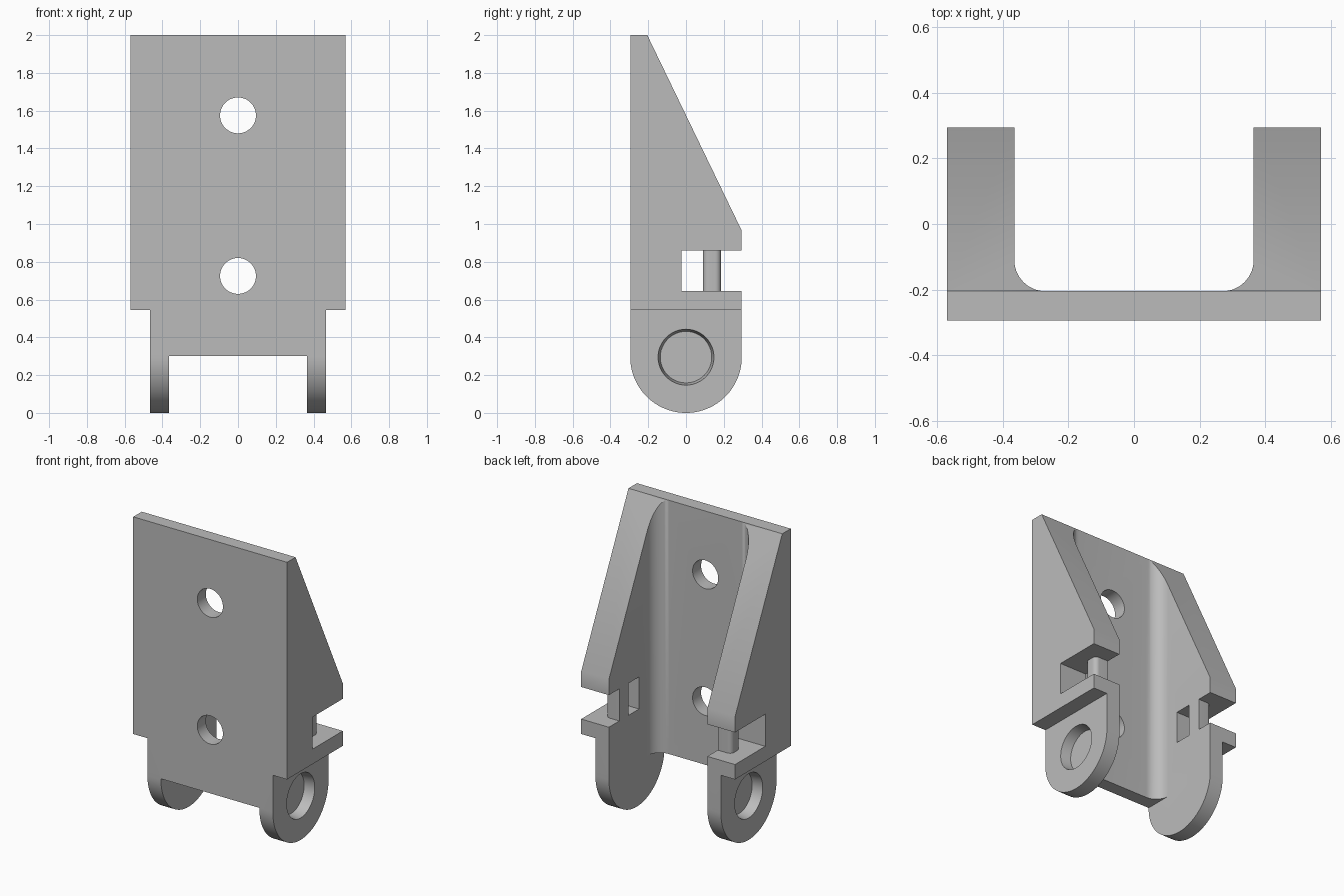
import bpy
import bmesh
from math import sin, cos, pi, radians

cube = bpy.data.objects.get("Cube")
if cube:
    bpy.data.objects.remove(cube, do_unlink=True)

grey = bpy.data.materials.new("plain grey")
grey.use_nodes = True
colour = (0.5, 0.5, 0.5, 1)
grey.diffuse_color = colour
grey.node_tree.nodes["Principled BSDF"].inputs["Base Color"].default_value = colour

# Main dimensions
WIDE, INNER, EAR = 0.57, 0.365, 0.465
DEEP, PLATE_BACK = 0.295, -0.205
FILLET = 0.095


def arc(cx, cy, r, start, end, steps):
    angles = [radians(start + (end - start) * i / steps) for i in range(steps + 1)]
    return [(cx + r * cos(a), cy + r * sin(a)) for a in angles]


def prism(name, points, low, high, axis, end_scale=1, centre=(0, 0)):
    """Extrude a 2D outline along an axis, optionally tapering about a centre."""
    def place(p, depth, s):
        a, b = (centre[i] + (p[i] - centre[i]) * s for i in (0, 1))
        return {"x": (depth, a, b), "y": (a, depth, b), "z": (a, b, depth)}[axis]

    bm = bmesh.new()
    near = [bm.verts.new(place(p, low, 1)) for p in points]
    far = [bm.verts.new(place(p, high, end_scale)) for p in points]
    bm.faces.new(near)
    bm.faces.new(far[::-1])
    for i in range(len(points)):
        j = (i + 1) % len(points)
        bm.faces.new((near[i], far[i], far[j], near[j]))
    bmesh.ops.recalc_face_normals(bm, faces=bm.faces)
    mesh = bpy.data.meshes.new(name)
    bm.to_mesh(mesh)
    bm.free()
    mesh.materials.append(grey)
    obj = bpy.data.objects.new(name, mesh)
    bpy.context.collection.objects.link(obj)
    return obj


def rect(a0, b0, a1, b1):
    return [(a0, b0), (a1, b0), (a1, b1), (a0, b1)]


def activate(obj):
    bpy.ops.object.select_all(action="DESELECT")
    obj.select_set(True)
    bpy.context.view_layer.objects.active = obj


def combine(target, tool, operation="DIFFERENCE"):
    tool.hide_render = True
    mod = target.modifiers.new(tool.name, "BOOLEAN")
    mod.operation, mod.solver, mod.object = operation, "EXACT", tool
    activate(target)
    bpy.ops.object.modifier_apply(modifier=mod.name)
    bpy.data.objects.remove(tool, do_unlink=True)


# Channel section with filleted inside corners
half = [(WIDE, -DEEP), (WIDE, DEEP), (INNER, DEEP)]
half += arc(INNER - FILLET, PLATE_BACK + FILLET, FILLET, 0, -90, 14)
body = prism("bracket_body", half + [(-x, y) for x, y in reversed(half)], -0.1, 2.1, "z")

# Side outline: sloped back edge and round lower end
side = arc(0, DEEP, DEEP, 180, 360, 48) + [(DEEP, 0.965), (PLATE_BACK, 2), (-DEEP, 2)]
combine(body, prism("side_outline", side, -0.8, 0.8, "x"), "INTERSECT")

# Opening between the ears
combine(body, prism("ear_gap", rect(-INNER, -0.2, INNER, 0.3), -0.5, 0.5, "y"))

# Bolt holes through the plate
for z in (0.725, 1.575):
    combine(body, prism("bolt_hole", arc(0, z, 0.095, 0, 352.5, 47), -0.5, 0, "y"))

for s in (1, -1):
    # Step from the wide wall to the thin ear
    combine(body, prism("ear_step", rect(s * EAR, -0.2, s * 0.8, 0.545), -0.5, 0.5, "y"))
    # Strap slot, open at the back
    combine(body, prism("strap_slot", rect(-0.025, 0.645, 0.5, 0.86), s * 0.3, s * 0.8, "x"))
    # Blind tapered pivot socket
    combine(body, prism("pivot_socket", arc(0, DEEP, 0.148, 0, 352.5, 47),
                        s * EAR, s * (EAR - 0.07), "x", 0.92, (0, DEEP)))

    # Strap post with rounded outer corners
    r, outer = 0.03, EAR
    post = [(INNER, 0.09), (INNER, 0.185)]
    post += arc(outer - r, 0.185 - r, r, 90, 0, 8) + arc(outer - r, 0.09 + r, r, 0, -90, 8)
    bar = prism("strap_post_left" if s > 0 else "strap_post_right",
                [(s * x, y) for x, y in post], 0.645, 0.86, "z")
    activate(bar)
    bpy.ops.object.shade_smooth_by_angle(angle=radians(30))

activate(body)
bpy.ops.object.shade_smooth_by_angle(angle=radians(30))
